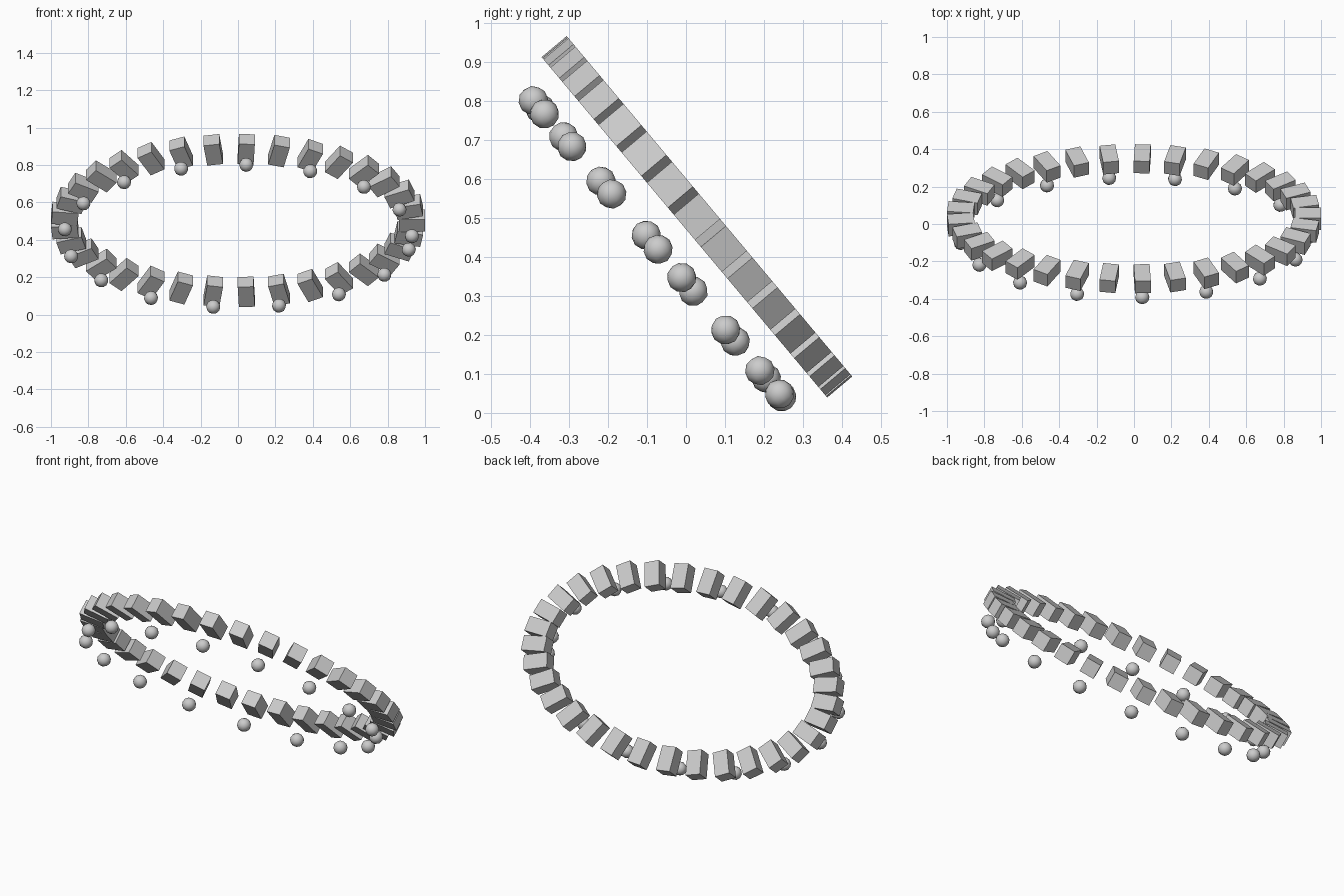
import bpy
from math import pi, cos, sin, radians
from mathutils import Matrix

if "Cube" in bpy.data.objects:
    bpy.data.objects.remove(bpy.data.objects["Cube"])

COUNT = 33               # blocks around the oval
RX, RY = 0.93, 0.4985    # oval radii through block centres
BLOCK = (0.14, 0.085, 0.084)
BEAD_R, BEAD_OFFSET = 0.038, 0.13

# Tilted frame: the oval lies in local XY, beads hang on local +Z
frame = Matrix.Translation((0, 0.028, 0.503)) @ Matrix.Rotation(radians(130), 4, 'X')


def place(obj, name, local):
    obj.name = name
    obj.matrix_world = frame @ local


for k in range(COUNT):
    a = 2 * pi * k / COUNT
    spot = Matrix.Translation((RX * cos(a), RY * sin(a), 0))

    # ring block, turned to follow the oval
    bpy.ops.mesh.primitive_cube_add(size=1)
    cube = bpy.context.object
    cube.data.transform(Matrix.Diagonal((*BLOCK, 1)))
    place(cube, f"ring_block_{k}", spot @ Matrix.Rotation(a, 4, 'Z'))

    # bead under every second block
    if k % 2 == 0:
        bpy.ops.mesh.primitive_ico_sphere_add(subdivisions=2, radius=BEAD_R)
        bead = bpy.context.object
        bpy.ops.object.shade_smooth()
        place(bead, f"bead_{k}", spot @ Matrix.Translation((0, 0, BEAD_OFFSET))
              @ Matrix.Rotation(a, 4, 'Z'))
